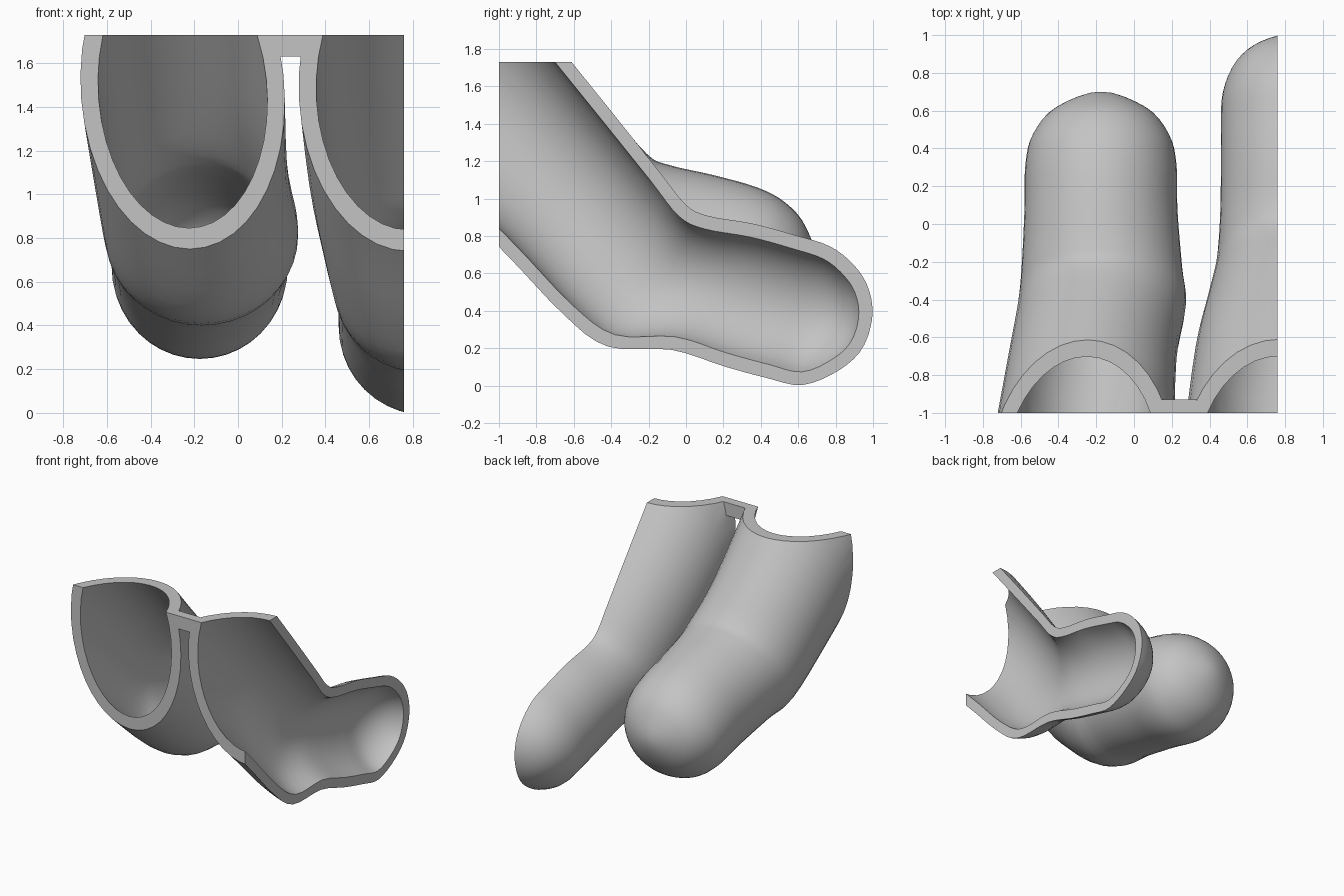
import bpy, bmesh, math
from mathutils import Vector

cube = bpy.data.objects.get("Cube")
if cube:
    bpy.data.objects.remove(cube, do_unlink=True)

WALL = 0.07      # shell thickness above and below
SIDE_WALL = 0.08 # shell thickness at the sides
SIDES = 40
STEPS = 4        # rings between two stations

grey = bpy.data.materials.new("light_grey")
grey.use_nodes = True
grey.diffuse_color = (0.55, 0.55, 0.55, 1)
grey.node_tree.nodes["Principled BSDF"].inputs["Base Color"].default_value = (0.55, 0.55, 0.55, 1)

# Stations: underside y, z, upper side y, z, centre x, half width
RIGHT_TUBE = [
    (-1.60, 1.33, -0.87, 2.05, -0.275, 0.485),
    (-1.00, 0.75, -0.42, 1.49, -0.22, 0.445),
    (-0.64, 0.44, -0.21, 1.24, -0.17, 0.445),
    (-0.37, 0.39, -0.09, 1.18, -0.17, 0.425),
    (0.00, 0.31, 0.15, 1.125, -0.175, 0.405),
    (0.25, 0.25, 0.38, 1.06, -0.175, 0.40),
    (0.42, 0.27, 0.53, 0.98, -0.175, 0.36),
    (0.59, 0.39, 0.64, 0.85, -0.175, 0.24),
    (0.70, 0.63, 0.70, 0.63, -0.175, 0.0),
]
LEFT_TUBE = [
    (-1.60, 1.33, -0.87, 2.05, 0.755, 0.505),
    (-1.00, 0.74, -0.40, 1.47, 0.78, 0.46),
    (-0.66, 0.38, -0.15, 1.16, 0.81, 0.42),
    (-0.42, 0.20, 0.00, 0.98, 0.84, 0.405),
    (-0.08, 0.18, 0.12, 0.92, 0.855, 0.40),
    (0.20, 0.09, 0.36, 0.88, 0.86, 0.40),
    (0.42, 0.03, 0.58, 0.82, 0.86, 0.40),
    (0.62, -0.01, 0.77, 0.76, 0.86, 0.39),
    (0.82, 0.07, 0.90, 0.66, 0.86, 0.32),
    (0.95, 0.19, 0.98, 0.54, 0.86, 0.19),
    (1.01, 0.38, 1.01, 0.38, 0.86, 0.0),
]


def inset(station):
    """Move a station inward by the wall, along the radius and the axis."""
    y0, z0, y1, z1, x, half = station
    low, high = Vector((y0, z0)), Vector((y1, z1))
    roundness = min(half / 0.40, 1.0)
    axial = Vector((-WALL * math.sqrt(1 - roundness ** 2), 0))
    if half > 0:
        radial = (high - low).normalized() * WALL * roundness
        low, high = low + radial, high - radial
    low, high = low + axial, high + axial
    return (*low, *high, x, half - SIDE_WALL * roundness)


def smooth_stations(stations):
    """Spline through the stations; the mirrored end keeps the tip round."""
    pts = [Vector(s) for s in stations]
    y0, z0, y1, z1, x, half = stations[-2]
    tip = pts[-1]
    pts = [2 * pts[0] - pts[1]] + pts
    pts.append(Vector((y1, z1, y0, z0, x, -half)))
    result = []
    for a, b, c, d in zip(pts, pts[1:], pts[2:], pts[3:]):
        for k in range(STEPS):
            t = k / STEPS
            result.append(0.5 * (2 * b + (c - a) * t + (2 * a - 5 * b + 4 * c - d) * t ** 2
                                 + (3 * b - a - 3 * c + d) * t ** 3))
    return result, tip


def make_object(name, bm):
    bmesh.ops.recalc_face_normals(bm, faces=bm.faces)
    mesh = bpy.data.meshes.new(name)
    bm.to_mesh(mesh)
    bm.free()
    mesh.materials.append(grey)
    obj = bpy.data.objects.new(name, mesh)
    bpy.context.collection.objects.link(obj)
    return obj


def make_tube(name, stations):
    rings, tip = smooth_stations(stations)
    bm = bmesh.new()
    loops = []
    for y0, z0, y1, z1, x, half in rings:
        loop = []
        for i in range(SIDES):
            angle = math.tau * i / SIDES
            f = 0.5 + 0.5 * math.sin(angle)
            loop.append(bm.verts.new((x + half * math.cos(angle),
                                      y0 + (y1 - y0) * f, z0 + (z1 - z0) * f)))
        loops.append(loop)
    end = bm.verts.new((tip[4], tip[0], tip[1]))
    for i in range(SIDES):
        j = (i + 1) % SIDES
        for a, b in zip(loops, loops[1:]):
            bm.faces.new((a[i], a[j], b[j], b[i]))
        bm.faces.new((loops[-1][i], loops[-1][j], end))
    bm.faces.new(loops[0])
    return make_object(name, bm)


def make_box(name, low, high):
    bm = bmesh.new()
    bmesh.ops.create_cube(bm, size=1)
    for v in bm.verts:
        v.co = [h if c > 0 else l for c, l, h in zip(v.co, low, high)]
    return make_object(name, bm)


def combine(target, other, operation):
    other.hide_render = True
    mod = target.modifiers.new(operation.lower(), 'BOOLEAN')
    mod.operation = operation
    mod.solver = 'EXACT'
    mod.object = other
    bpy.context.view_layer.objects.active = target
    bpy.ops.object.modifier_apply(modifier=mod.name)
    bpy.data.objects.remove(other, do_unlink=True)


# Outer skins joined by a small web at the top front
shell = make_tube("twin_tube_shell", RIGHT_TUBE)
combine(shell, make_tube("left_tube_outer", LEFT_TUBE), 'UNION')
combine(shell, make_box("web", (0.14, -1.1, 1.63), (0.33, -0.93, 1.8)), 'UNION')

# Hollowed, then trimmed flat at front, top and left side
for name, stations in (("right_hollow", RIGHT_TUBE), ("left_hollow", LEFT_TUBE)):
    combine(shell, make_tube(name, [inset(s) for s in stations]), 'DIFFERENCE')
combine(shell, make_box("trim_box", (-2, -1, -1), (0.76, 2, 1.73)), 'INTERSECT')

# Soft skin with crisp cut rims
bpy.ops.object.select_all(action='DESELECT')
shell.select_set(True)
bpy.context.view_layer.objects.active = shell
bpy.ops.object.shade_smooth_by_angle(angle=math.radians(35))
